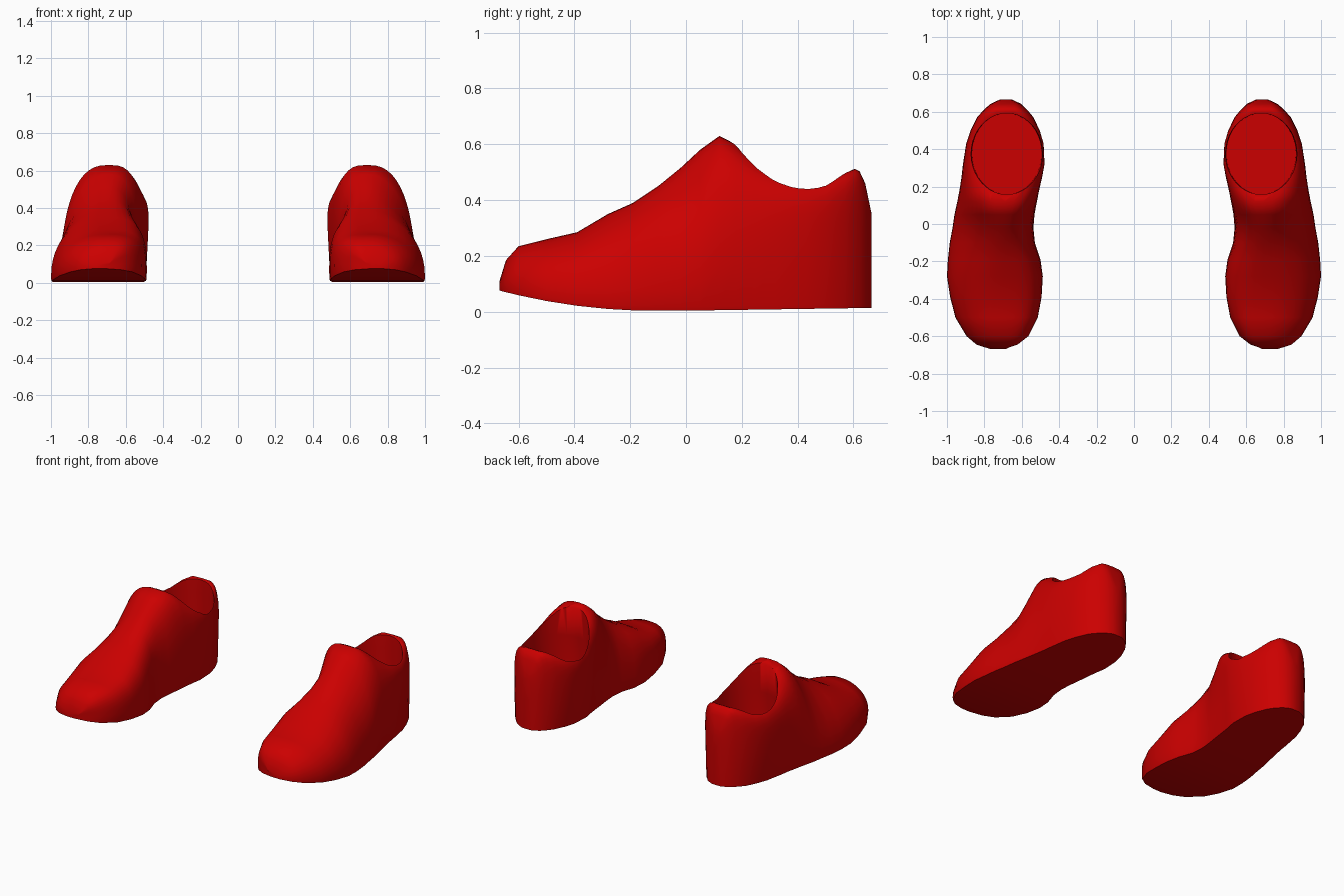
import bpy
import bmesh
import math

cube = bpy.data.objects.get("Cube")
if cube:
    bpy.data.objects.remove(cube)

red = bpy.data.materials.new("red_shoe")
red.use_nodes = True
red.diffuse_color = (0.6, 0, 0, 1)
red.node_tree.nodes["Principled BSDF"].inputs["Base Color"].default_value = red.diffuse_color

SEGMENTS = 26      # points over the arch of one slice
RIDGE_X = 0.685    # line the instep and ankle lean towards

# Slices from toe to heel: y, inner x, outer x, top z, squareness of the arch
SLICES = [
    (-.668, .71, .77, .11, 2.4), (-.645, .625, .842, .185, 2.4),
    (-.6, .565, .895, .235, 2.5), (-.5, .515, .955, .26, 2.6),
    (-.39, .495, .983, .285, 2.7), (-.28, .488, 1, .35, 2.5),
    (-.19, .5, .995, .39, 2.3), (-.1, .53, .985, .45, 2.1),
    (-.02, .538, .97, .515, 2), (.05, .532, .96, .58, 2.3),
    (.12, .517, .95, .63, 2.8), (.18, .505, .943, .6, 3.3),
    (.25, .49, .935, .54, 4.3), (.32, .477, .925, .495, 5.5),
    (.43, .482, .905, .462, 7), (.5, .502, .88, .465, 7),
    (.57, .535, .845, .498, 6), (.605, .562, .813, .512, 5),
    (.622, .58, .795, .503, 5), (.642, .6, .77, .46, 5),
    (.665, .65, .72, .35, 4),
]


def sole_height(y):
    # Toe springs up, heel lifts only slightly
    return 0.004 + 0.07 * (max(0, -y - 0.12) / 0.54) ** 2 + 0.015 * max(0, y)


def power(value, exponent):
    return math.copysign(abs(value) ** exponent, value)


def slice_points(y, inner, outer, top, square):
    base = sole_height(y)
    centre, half = (inner + outer) / 2, (outer - inner) / 2
    lip = min(0.014, (top - base) * 0.2)
    flare = 0.07 * min(1, max(0, (y - 0.05) / 0.2))
    foot = half * 0.985 * (1 - flare)
    points = [(centre + foot, y, base)]
    for i in range(SEGMENTS + 1):
        angle = math.pi * i / SEGMENTS
        rise = abs(math.sin(angle)) ** (2 / square)
        width = half * (1 - flare + flare * min(1, rise * 1.2))
        x = centre + width * power(math.cos(angle), 2 / square)
        x += (RIDGE_X - centre) * 0.9 * rise ** 2
        points.append((x, y, base + lip + (top - base - lip) * rise))
    points.append((centre - foot, y, base))
    return points


def cavity_ring(z, rx, ry, cy):
    return [(RIDGE_X - 0.005 + rx * math.cos(a), cy + ry * math.sin(a), z)
            for a in (math.tau * i / 40 for i in range(40))]


def loft(name, rings, side):
    bm = bmesh.new()
    loops = [[bm.verts.new((x * side, y, z)) for x, y, z in ring] for ring in rings]
    for a, b in zip(loops, loops[1:]):
        for i in range(len(a)):
            j = (i + 1) % len(a)
            bm.faces.new((a[i], a[j], b[j], b[i]))
    bm.faces.new(loops[0])
    bm.faces.new(loops[-1])
    bmesh.ops.recalc_face_normals(bm, faces=bm.faces)
    mesh = bpy.data.meshes.new(name)
    bm.to_mesh(mesh)
    bm.free()
    mesh.materials.append(red)
    obj = bpy.data.objects.new(name, mesh)
    bpy.context.collection.objects.link(obj)
    return obj


def make_shoe(name, side):
    shoe = loft(name, [slice_points(*s) for s in SLICES], side)
    # Foot opening, straight walled down to the insole
    cutter = loft(name + "_opening", [
        cavity_ring(0.04, 0.186, 0.217, 0.375),
        cavity_ring(0.3, 0.188, 0.225, 0.37),
        cavity_ring(0.42, 0.191, 0.217, 0.375),
        cavity_ring(0.8, 0.192, 0.217, 0.375)], side)
    cutter.hide_render = True
    cut = shoe.modifiers.new("opening", 'BOOLEAN')
    cut.operation = 'DIFFERENCE'
    cut.solver = 'EXACT'
    cut.object = cutter
    bpy.ops.object.select_all(action='DESELECT')
    shoe.select_set(True)
    bpy.context.view_layer.objects.active = shoe
    bpy.ops.object.modifier_apply(modifier=cut.name)
    bpy.data.objects.remove(cutter)
    bpy.ops.object.shade_smooth_by_angle(angle=math.radians(66))


make_shoe("left_shoe", 1)
make_shoe("right_shoe", -1)
